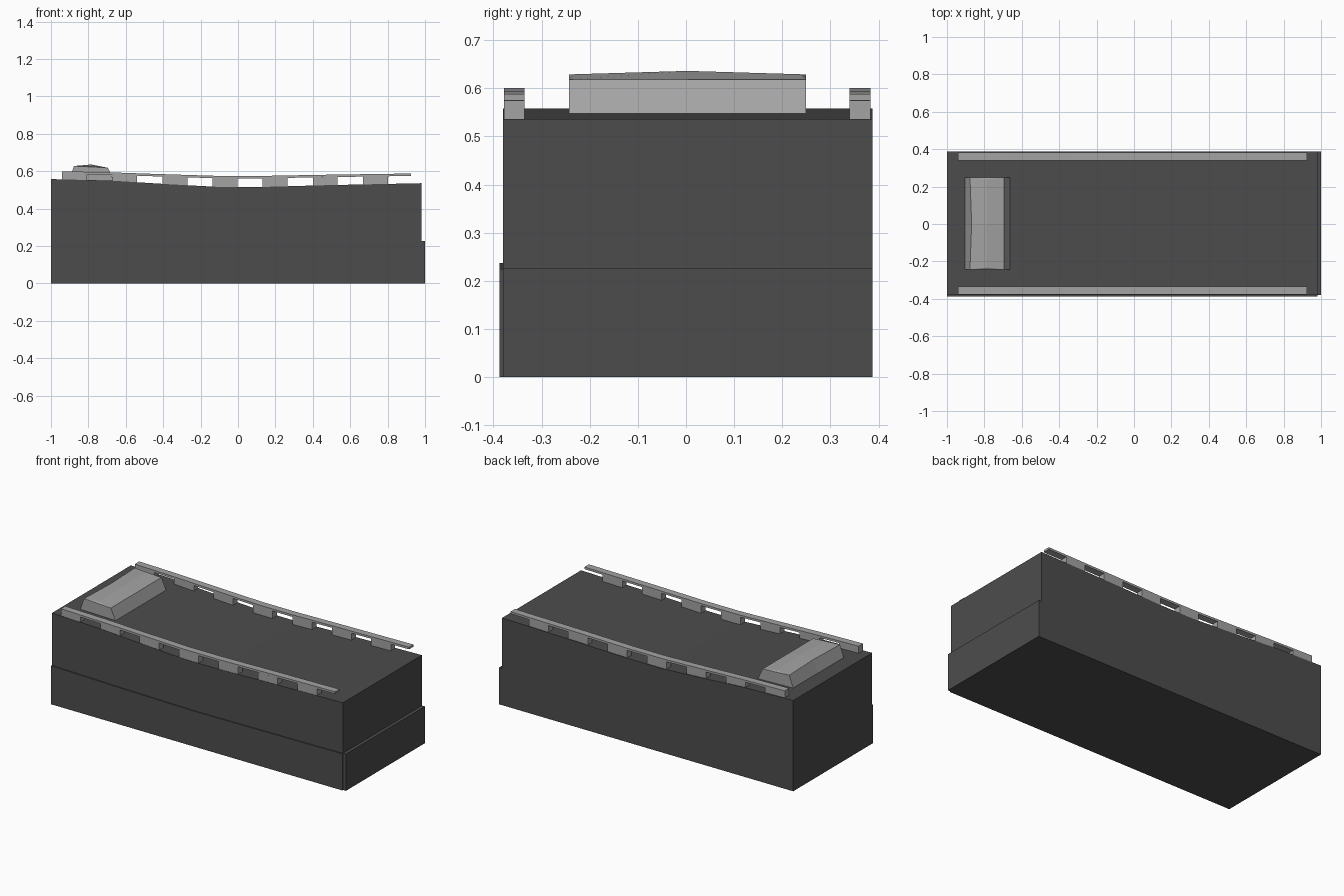
import bpy
import bmesh

if "Cube" in bpy.data.objects:
    bpy.data.objects.remove(bpy.data.objects["Cube"])


def material(name, v):
    m = bpy.data.materials.new(name)
    m.diffuse_color = (v, v, v, 1)
    m.use_nodes = True
    m.node_tree.nodes["Principled BSDF"].inputs["Base Color"].default_value = m.diffuse_color
    return m


DARK = material("dark grey", 0.073)
LIGHT = material("light grey", 0.37)

# Sagging top line of the body (x, z)
TOP = [(-1.0, 0.558), (-0.68, 0.55), (-0.36, 0.53), (-0.1, 0.516),
       (0.13, 0.516), (0.45, 0.525), (0.98, 0.536)]


def line_z(x, pts=TOP):
    for (x0, z0), (x1, z1) in zip(pts, pts[1:]):
        if x <= x1:
            return z0 + (z1 - z0) * (x - x0) / (x1 - x0)
    return pts[-1][1]


def finish(name, bm, mat):
    bmesh.ops.recalc_face_normals(bm, faces=bm.faces)
    me = bpy.data.meshes.new(name)
    bm.to_mesh(me)
    bm.free()
    me.materials.append(mat)
    ob = bpy.data.objects.new(name, me)
    bpy.context.collection.objects.link(ob)
    return ob


def add_prism(bm, profile, y0, y1):
    """Extrude an xz outline from y0 to y1."""
    face = bm.faces.new([bm.verts.new((x, y0, z)) for x, z in profile])
    ext = bmesh.ops.extrude_face_region(bm, geom=[face])
    for v in ext["geom"]:
        if isinstance(v, bmesh.types.BMVert):
            v.co.y = y1


def prism(name, profile, y0, y1, mat):
    bm = bmesh.new()
    add_prism(bm, profile, y0, y1)
    return finish(name, bm, mat)


# Main block
prism("body", [(-1, 0), (0.98, 0)] + TOP[::-1], -0.38, 0.387, DARK)

# Thin lower plinth strips on the front and right end
prism("front_plinth", [(-1, 0), (0.98, 0), (0.98, 0.225), (0.0, 0.217),
                       (-0.5, 0.225), (-1, 0.237)], -0.387, -0.38, DARK)
prism("end_plinth", [(0.98, 0), (1, 0), (1, 0.226), (0.98, 0.226)],
      -0.38, 0.387, DARK)

# Side rails with spaced support blocks
RAIL = [(-0.94, 0.6), (-0.68, 0.594), (-0.36, 0.583), (-0.1, 0.575),
        (0.13, 0.575), (0.45, 0.581), (0.925, 0.588)]
for side, y0, y1 in (("front", -0.378, -0.335), ("back", 0.34, 0.383)):
    under = [(x, z - 0.013) for x, z in RAIL]
    prism(side + "_rail", under + RAIL[::-1], y0, y1, LIGHT)
    bm = bmesh.new()
    for i in range(7):
        a = -0.94 + i * 0.268
        b = a + 0.133
        add_prism(bm, [(a, line_z(a) - 0.004), (b, line_z(b) - 0.004),
                       (b, line_z(b, RAIL) - 0.013),
                       (a, line_z(a, RAIL) - 0.013)], y0, y1)
    finish(side + "_rail_blocks", bm, LIGHT)

# Pillow: lofted sections, crowned in the middle, ends tucked in at the ridge
bm = bmesh.new()
rings = []
for y, left, ridge_y, ridge_z in ((-0.243, -0.877, -0.233, 0.629),
                                  (0.003, -0.868, 0.003, 0.636),
                                  (0.249, -0.877, 0.239, 0.629)):
    pts = [(-0.905, y, 0.55), (-0.66, y, 0.543), (-0.695, y, 0.618),
           (-0.785, ridge_y, ridge_z), (left, y, 0.628)]
    rings.append([bm.verts.new(p) for p in pts])
for r0, r1 in zip(rings, rings[1:]):
    for i in range(5):
        j = (i + 1) % 5
        bm.faces.new((r0[i], r0[j], r1[j], r1[i]))
for r in (rings[0], rings[-1]):
    bm.faces.new((r[0], r[1], r[2], r[4]))
    bm.faces.new((r[2], r[3], r[4]))
finish("pillow", bm, LIGHT)
